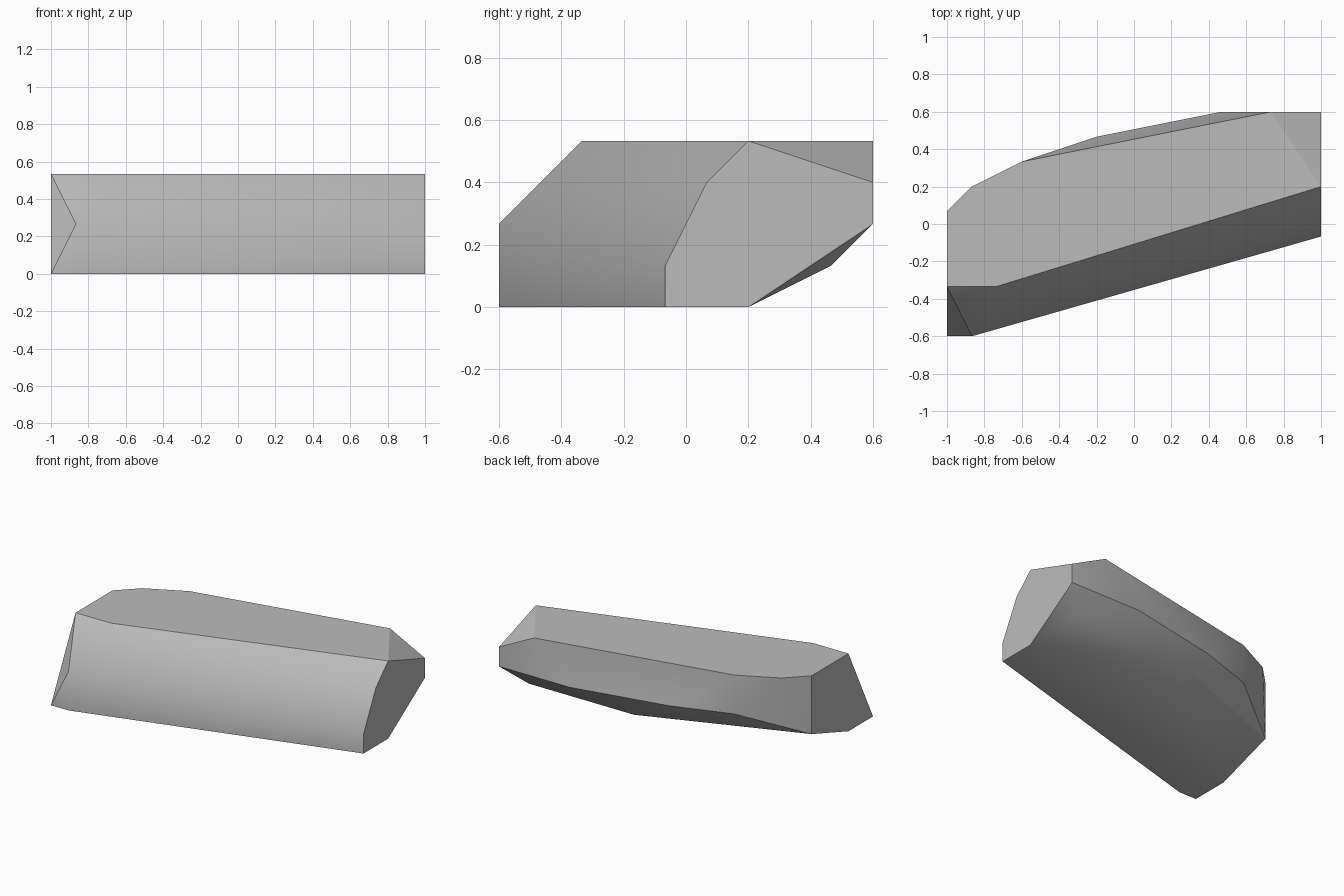
import bpy
import bmesh
import math

default_cube = bpy.data.objects.get("Cube")
if default_cube:
    bpy.data.objects.remove(default_cube, do_unlink=True)

# Corners are placed on a coarse grid: 15 steps long, 9 deep, 4 high
STEP = 2 / 15

# Flat top, running around its rim
top_rim = [(0, 2), (2, 2), (15, 6), (13, 9), (3, 7), (1, 6), (0, 5)]
# Flat underside
base_rim = [(0, 0), (1, 0), (15, 4), (15, 6), (0, 2)]
# Bevel corners between top and underside
front_corners = [(1, 0, 2), (15, 4, 1), (15, 5, 3)]
back_corners = [(15, 9, 3), (15, 9, 2), (11, 9, 2), (6, 8, 2), (3, 7, 2)]
lower_back_corners = [(14, 8, 1), (8, 8, 1), (0, 5, 1)]


def make_material(name, color):
    mat = bpy.data.materials.new(name)
    mat.use_nodes = True
    mat.diffuse_color = color
    shader = next(n for n in mat.node_tree.nodes if n.type == "BSDF_PRINCIPLED")
    shader.inputs["Base Color"].default_value = color
    return mat


def make_boulder(name, corners, material):
    """Wrap a faceted stone tightly around the given grid corners."""
    bm = bmesh.new()
    for i, j, k in corners:
        bm.verts.new((i * STEP - 1, j * STEP - 0.6, k * STEP))
    hull = bmesh.ops.convex_hull(bm, input=bm.verts[:])
    spare = {e for key in ("geom_interior", "geom_unused") for e in hull[key]}
    loose = [e for e in spare if isinstance(e, bmesh.types.BMVert)]
    bmesh.ops.delete(bm, geom=loose, context="VERTS")
    # Merge coplanar triangles into clean facets
    bmesh.ops.dissolve_limit(bm, angle_limit=math.radians(1),
                             verts=bm.verts[:], edges=bm.edges[:])
    bmesh.ops.recalc_face_normals(bm, faces=bm.faces[:])
    mesh = bpy.data.meshes.new(name)
    bm.to_mesh(mesh)
    bm.free()
    mesh.materials.append(material)
    obj = bpy.data.objects.new(name, mesh)
    bpy.context.collection.objects.link(obj)
    return obj


corners = [(i, j, 4) for i, j in top_rim]
corners += [(i, j, 0) for i, j in base_rim]
corners += front_corners + back_corners + lower_back_corners

stone_grey = make_material("stone_grey", (0.5, 0.5, 0.5, 1))
rock = make_boulder("rock", corners, stone_grey)

# Soften shallow facets, keep strong ridges crisp
bpy.ops.object.select_all(action="DESELECT")
rock.select_set(True)
bpy.context.view_layer.objects.active = rock
bpy.ops.object.shade_smooth_by_angle(angle=math.radians(30))
